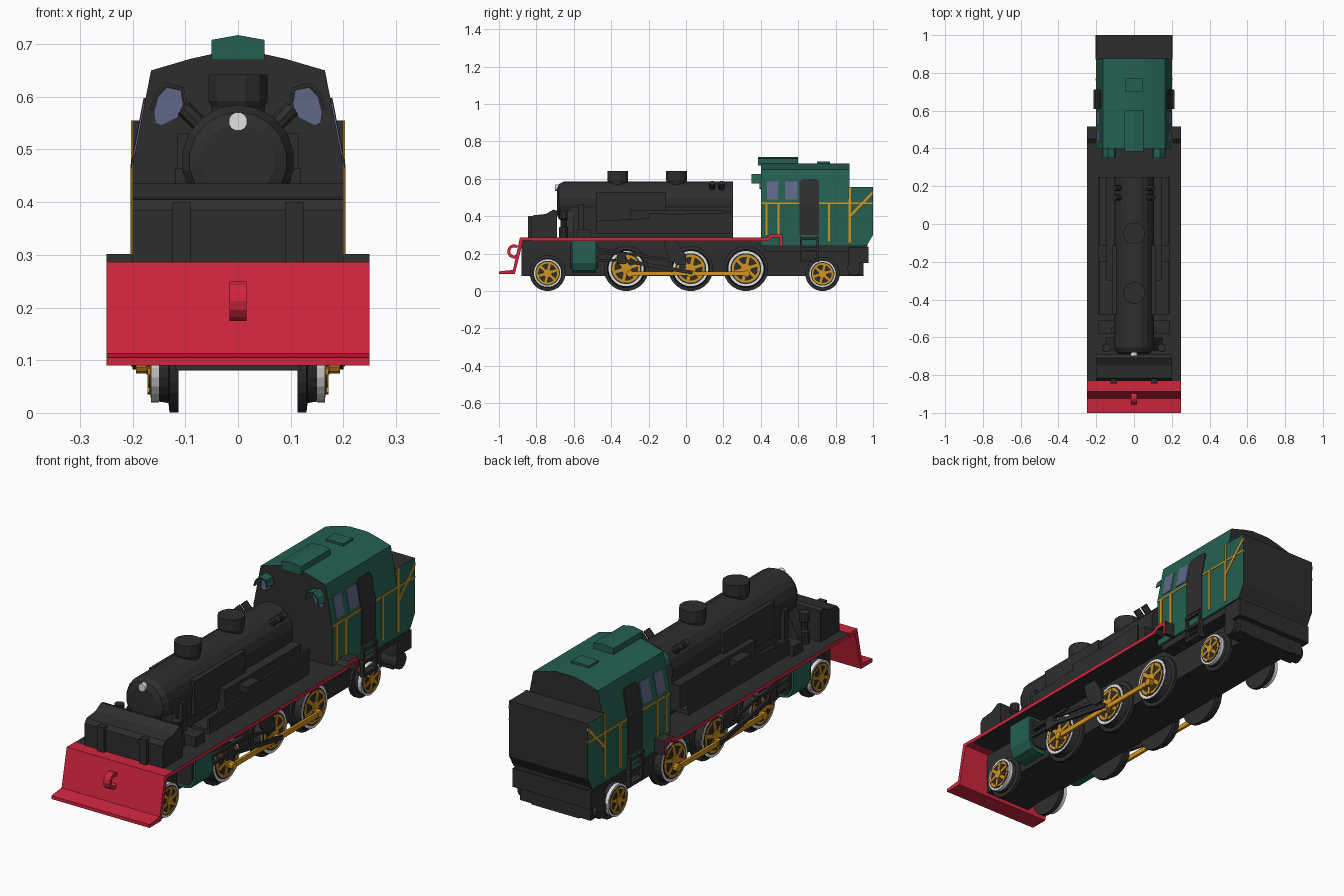
import bpy, bmesh, math
from mathutils import Vector

if "Cube" in bpy.data.objects:
    bpy.data.objects.remove(bpy.data.objects["Cube"])

def material(name, rgb):
    m = bpy.data.materials.new(name)
    m.diffuse_color = (*rgb, 1)
    m.use_nodes = True
    m.node_tree.nodes["Principled BSDF"].inputs["Base Color"].default_value = m.diffuse_color
    return m

BLACK = material("black", (0.027, 0.027, 0.027))
GREEN = material("green", (0.018, 0.117, 0.082))
RED = material("red", (0.63, 0.019, 0.048))
GOLD = material("gold", (0.65, 0.30, 0.014))
WHITE = material("white", (0.75, 0.75, 0.75))
GLASS = material("blue_glass", (0.115, 0.135, 0.24))

def mesh(name, verts, faces, mat):
    bm = bmesh.new()
    vs = [bm.verts.new(v) for v in verts]
    for f in faces:
        bm.faces.new([vs[i] for i in f])
    bmesh.ops.recalc_face_normals(bm, faces=bm.faces[:])
    me = bpy.data.meshes.new(name)
    bm.to_mesh(me)
    bm.free()
    me.materials.append(mat)
    ob = bpy.data.objects.new(name, me)
    bpy.context.collection.objects.link(ob)
    return ob

def loft(name, loops, mat):
    """Skin between equal-length point loops, capped at both ends."""
    n = len(loops[0])
    faces = [tuple(range(n)), tuple(range((len(loops) - 1) * n, len(loops) * n))]
    for k in range(len(loops) - 1):
        for i in range(n):
            j = (i + 1) % n
            faces.append((k * n + i, k * n + j, k * n + n + j, k * n + n + i))
    return mesh(name, [p for l in loops for p in l], faces, mat)

def place(axis, t, p, q):
    return {"x": (t, p, q), "y": (p, t, q), "z": (p, q, t)}[axis]

def prism(name, pts, a, b, axis, mat):
    return loft(name, [[place(axis, t, p, q) for p, q in pts] for t in (a, b)], mat)

def box(name, x, y, z, mat):
    return prism(name, [(x[0], y[0]), (x[1], y[0]), (x[1], y[1]), (x[0], y[1])], z[0], z[1], "z", mat)

def turned(name, c, rings, axis, mat, n=16):
    """Turned shape: rings are (position along axis, radius)."""
    return loft(name, [[place(axis, t, c[0] + r * math.cos((i + .5) * math.tau / n),
                              c[1] + r * math.sin((i + .5) * math.tau / n))
                        for i in range(n)] for t, r in rings], mat)

def bar(name, p, q, w, x0, x1, mat):
    """Flat bar in the side plane from p to q."""
    d = (Vector(q) - Vector(p)).normalized() * w / 2
    n = Vector((-d.y, d.x))
    p, q = Vector(p) - d, Vector(q) + d
    return prism(name, [tuple(v) for v in (p + n, q + n, q - n, p - n)], x0, x1, "x", mat)

def recolour(ob, mat, axis, aligned):
    """Give a second colour to faces that are (or are not) aligned with an axis."""
    ob.data.materials.append(mat)
    for f in ob.data.polygons:
        if (abs(f.normal[axis]) > 0.7) == aligned:
            f.material_index = 1

# --- plough, hook and running board
prism("plough", [(-1, .09), (-.915, .09), (-.87, .27), (-.83, .27), (-.83, .286), (-.888, .286),
                 (-.925, .113), (-1, .105)], -.25, .25, "x", RED)
arc = [math.radians(a) for a in range(-130, 131, 26)]
hook = [(-.92 - .036 * math.cos(a), .212 + .038 * math.sin(a)) for a in arc]
hook += [(-.92 - .02 * math.cos(a), .212 + .022 * math.sin(a)) for a in reversed(arc)]
prism("coupling_hook", hook, -.016, .016, "x", RED)
deck = prism("running_board", [(-.83, .268), (-.83, .285), (.43, .285), (.45, .302), (.515, .302), (.515, .238),
             (.5, .238), (.5, .285), (.46, .285), (.44, .268)], -.25, .25, "x", RED)
recolour(deck, BLACK, 0, False)

# --- chassis
box("main_frame", (-.12, .12), (-.88, .95), (.08, .27), BLACK)
box("rear_beam", (-.2, .2), (.87, .975), (.15, .235), BLACK)
box("rear_valance", (-.18, .18), (.87, .95), (.085, .15), BLACK)
box("cab_floor", (-.19, .19), (.42, .97), (.21, .25), BLACK)
turned("rear_air_tank", (.9, .12), [(-.2, .038), (.2, .038)], "x", BLACK, 14)

# --- boiler, smokebox and domes
turned("boiler", (0, .478), [(-.69, .07), (-.68, .093), (-.655, .107), (.25, .107)], "y", BLACK, 18)
box("boiler_cradle", (-.1, .1), (-.62, .25), (.28, .47), BLACK)
turned("headlamp", (0, .553), [(-.7, .018), (-.66, .018)], "y", WHITE, 12)
for i, y in enumerate((-.365, -.05)):
    turned(f"steam_dome_{i}", (0, y), [(.55, .052), (.58, .052), (.592, .058), (.642, .058)], "z", BLACK, 12)
prism("front_chest", [(-.83, .28), (-.83, .385), (-.815, .405), (-.75, .412), (-.71, .435), (-.69, .43),
                      (-.69, .28)], -.2, .2, "x", BLACK)
prism("smokebox_saddle", [(-.15, .28), (-.15, .33), (-.09, .44), (.09, .44), (.15, .33), (.15, .28)],
      -.67, -.6, "y", BLACK)

# --- everything mirrored along the boiler
for s, side in ((1, "right"), (-1, "left")):
    def sbox(name, x, *rest):
        return box(f"{side}_{name}", (s * x[0], s * x[1]), *rest)
    def sbar(name, p, q, w, x0, x1, mat):
        return bar(f"{side}_{name}", p, q, w, s * x0, s * x1, mat)
    def sturn(name, c, rings, mat, n=16):
        return turned(f"{side}_{name}", c, [(s * t, r) for t, r in rings], "x", mat, n)

    sbox("chest_post", (.09, .125), (-.845, -.82), (.285, .4), BLACK)
    turned(f"{side}_pump", (s * .145, -.655), [(.28, .024), (.34, .024), (.345, .015), (.38, .015),
           (.385, .022), (.425, .022)], "z", BLACK, 10)
    sbox("pump_bracket", (.1, .19), (-.58, -.51), (.285, .33), BLACK)
    sbar("steam_pipe", (-.56, .3), (-.56, .45), .03, .08, .12, BLACK)
    # side tank: tray, outer wall, inner step, upper panel
    sbox("tank_tray", (.08, .19), (-.48, .25), (.305, .325), BLACK)
    prism(f"{side}_tank_wall", [(-.48, .31), (.25, .31), (.25, .42), (-.13, .41), (-.17, .39), (-.48, .375)],
          s * .18, s * .19, "x", BLACK)
    sbox("tank_step", (.09, .145), (-.3, .25), (.31, .43), BLACK)
    sbox("tank_panel", (.08, .116), (-.48, -.11), (.37, .53), BLACK)
    sbox("tank_box", (.11, .19), (-.2, -.11), (.385, .415), BLACK)
    for k, y in enumerate((.14, .19)):
        d, c = Vector((s * .7, 0, .7)), Vector((s * .065, y, .54))
        u, v = Vector((0, 1, 0)), Vector((-s * .7, 0, .7))
        loft(f"{side}_safety_valve_{k}", [[tuple(c + d * t + (u * math.cos(a) + v * math.sin(a)) * .016)
             for a in [i * math.tau / 8 for i in range(8)]] for t in (0, .055)], BLACK)

    # cylinder and motion
    prism(f"{side}_cylinder", [(s * x, z) for x, z in ((.1, .27), (.21, .27), (.21, .15), (.19, .11),
          (.16, .1), (.1, .1))], -.61, -.48, "y", GREEN)
    prism(f"{side}_cylinder_cover", [(s * x, z) for x, z in ((.12, .25), (.2, .25), (.2, .15), (.18, .12),
          (.12, .12))], -.62, -.47, "y", BLACK)
    sbar("piston_rod", (-.48, .165), (-.33, .165), .014, .185, .199, BLACK)
    sbar("slide_bar", (-.48, .2), (-.24, .2), .014, .18, .2, BLACK)
    sbox("crosshead", (.18, .205), (-.37, -.32), (.145, .205), BLACK)
    sbar("connecting_rod", (-.345, .165), (.025, .1), .02, .191, .203, BLACK)
    sbar("radius_rod", (-.47, .225), (-.06, .16), .014, .18, .19, BLACK)
    prism(f"{side}_motion_bracket", [(-.12, .27), (-.05, .27), (0, .19), (0, .14), (-.05, .14), (-.1, .19)],
          s * .178, s * .19, "x", BLACK)
    sbar("coupling_rod", (-.3, .093), (.325, .093), .022, .178, .19, GOLD)
    for k, y in enumerate((-.3, .025, .325)):
        sturn(f"crank_pin_{k}", (y, .093), [(.16, .018), (.194, .018)], GOLD, 10)

    # wheels
    for k, (y, R) in enumerate(((-.74, .096), (-.32, .12), (.025, .12), (.32, .12), (.73, .092))):
        c = (y, R)
        sturn(f"wheel_{k}_tyre", c, [(.113, R), (.13, R), (.132, R - .018), (.163, R - .023)], BLACK, 24)
        for part, f, x, m in (("white_ring", .79, .165, WHITE), ("inner_face", .69, .1665, BLACK),
                              ("gold_rim", .63, .168, GOLD), ("centre", .53, .1695, BLACK)):
            sturn(f"wheel_{k}_{part}", c, [(.15, R * f), (x, R * f)], m, 24)
        sturn(f"wheel_{k}_hub", c, [(.15, R * .22), (.174, R * .22)], GOLD, 12)
        for j in range(3):
            a = j * math.pi / 3 + .3
            dy, dz = math.cos(a) * R * .56, math.sin(a) * R * .56
            sbar(f"wheel_{k}_spoke_{j}", (y - dy, R - dz), (y + dy, R + dz), R * .13, .15, .172, GOLD)

    # cab ladder
    for y in (.615, .705):
        sbar("ladder_rail", (y, .16), (y, .285), .012, .195, .212, BLACK)
    for z in (.165, .225, .28):
        sbox("ladder_step", (.18, .215), (.61, .71), (z - .007, z + .007), BLACK)

# --- cab, bunker and roof
half = [(.2, .24), (.2, .47), (.165, .65), (.09, .672), (.045, .682)]
cab = prism("cab", half + [(-x, z) for x, z in reversed(half)], .4, .875, "y", GREEN)
recolour(cab, BLACK, 1, True)
bunker = prism("bunker", [(.87, .24), (.965, .24), (1, .3), (1, .555), (.87, .555)], -.2, .2, "x", GREEN)
recolour(bunker, BLACK, 0, False)
prism("roof_vent", [(-.05, .67), (-.05, .708), (0, .717), (.05, .708), (.05, .67)], .385, .6, "y", GREEN)
box("roof_hatch", (-.045, .045), (.7, .77), (.67, .692), GREEN)

# --- plates that follow the cab wall
def wall(z):
    return .2 if z <= .47 else .2 - (z - .47) * .035 / .18

def plate(name, pts, mat, t=.003, flat=False):
    for s in (1, -1):
        loft(name, [[(s * ((.2 if flat else wall(z)) + o), y, z) for y, z in pts] for o in (-.004, t)], mat)

def rect(y0, y1, z0, z1):
    return [(y0, z0), (y1, z0), (y1, z1), (y0, z1)]

plate("door_lower", rect(.608, .712, .3, .47), BLACK, .004)
plate("door_upper", [(.608, .47), (.712, .47), (.712, .585), (.7, .598), (.62, .598), (.608, .585)], BLACK, .004)
plate("side_window_front", rect(.433, .492, .49, .587), GLASS)
plate("side_window_rear", rect(.528, .596, .49, .587), GLASS)
for y0, y1 in ((.4, .608), (.712, .87)):
    plate("waist_stripe", rect(y0, y1, .465, .473), GOLD, .002)
plate("bunker_waist_stripe", rect(.87, 1, .465, .473), GOLD, .002, True)
for y, z0, z1 in ((.43, .3, .47), (.495, .3, .47), (.765, .265, .47)):
    plate("upright_stripe", rect(y - .006, y + .006, z0, z1), GOLD)
plate("bunker_upright_stripe", rect(.87, .882, .26, .555), GOLD, .003, True)
plate("bunker_diagonal_stripe", [(.88, .395), (1, .52), (1, .537), (.88, .412)], GOLD, .003, True)

# --- front windows with visors
pane = [(.108, .612), (.135, .618), (.152, .6), (.16, .57), (.157, .55), (.145, .545), (.115, .56), (.104, .585)]
brow = [(.096, .585), (.103, .617), (.137, .627), (.158, .606), (.168, .575)]
for s in (1, -1):
    prism("front_window", [(s * x, z) for x, z in pane], .394, .402, "y", GLASS)
    inner = [(x + (.131 - x) * .16, z + (.583 - z) * .16) for x, z in reversed(brow)]
    visor = prism("window_visor", [(s * x, z) for x, z in brow + inner], .35, .402, "y", GREEN)
    recolour(visor, BLACK, 1, True)
